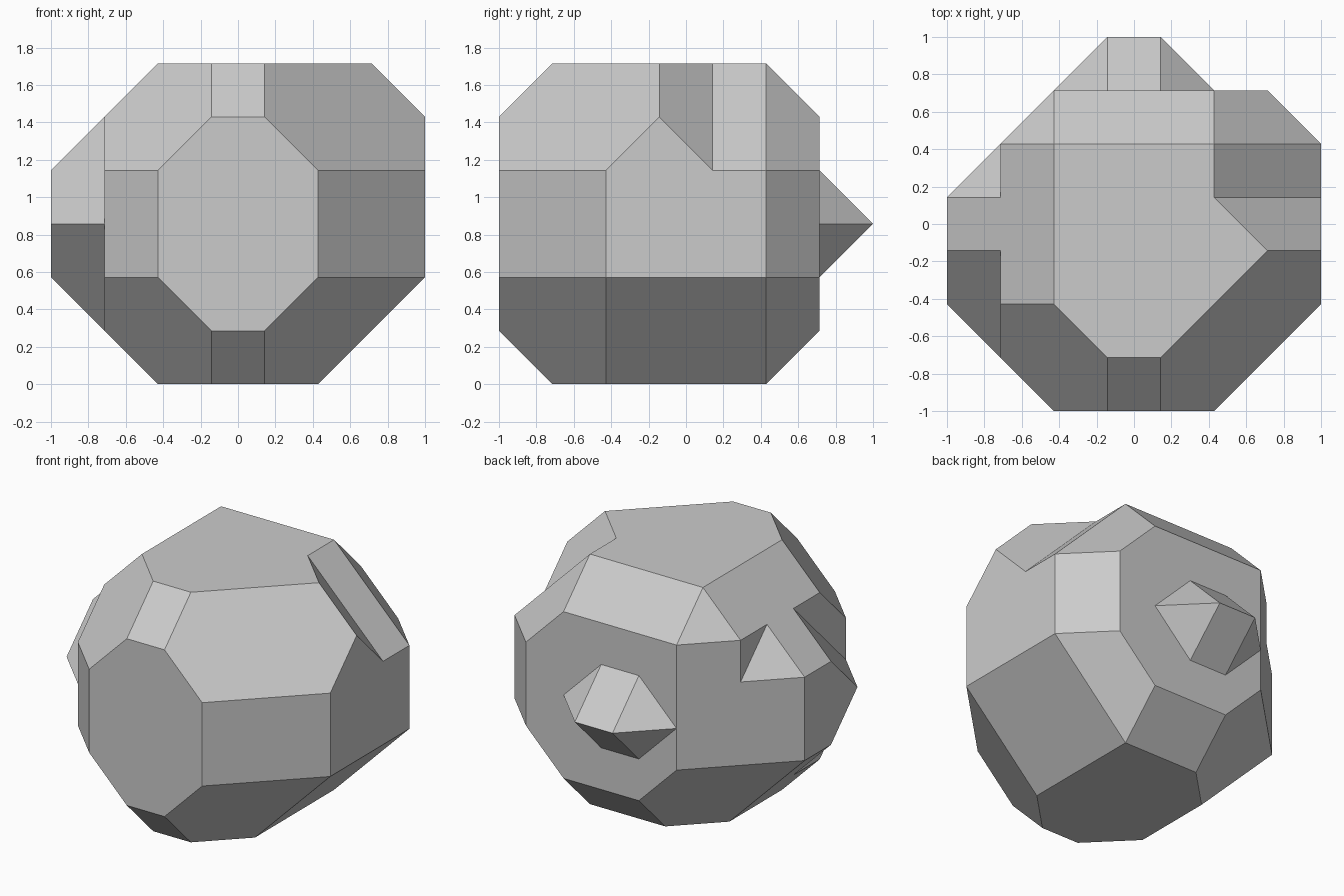
import bpy
import bmesh
from itertools import combinations, product
from mathutils import Matrix, Vector

cube = bpy.data.objects.get("Cube")
if cube:
    bpy.data.objects.remove(cube, do_unlink=True)

UNIT = 1 / 7      # size of one lattice step
LIFT = 6          # lattice height of the crystal centre

stone = bpy.data.materials.new("stone_grey")
stone.use_nodes = True
grey = (0.6, 0.6, 0.6, 1)
stone.diffuse_color = grey
stone.node_tree.nodes["Principled BSDF"].inputs["Base Color"].default_value = grey


def corners(planes):
    """Corner points of the convex solid bounded by the planes {normal: distance}."""
    points = set()
    for trio in combinations(planes, 3):
        m = Matrix(trio)
        if abs(m.determinant()) < 0.5:
            continue
        p = m.inverted() @ Vector([planes[n] for n in trio])
        if all(p.dot(Vector(n)) <= d + 0.001 for n, d in planes.items()):
            points.add(tuple(round(c, 3) + 0.0 for c in p))
    return points


def crystal(name, planes, base=None):
    """Faceted solid; the face pointing along base is left open."""
    bm = bmesh.new()
    for p in corners(planes):
        bm.verts.new(p)
    bmesh.ops.convex_hull(bm, input=bm.verts[:])
    bmesh.ops.dissolve_limit(bm, angle_limit=0.02, verts=bm.verts[:], edges=bm.edges[:])
    bmesh.ops.recalc_face_normals(bm, faces=bm.faces[:])
    if base:
        way = Vector(base).normalized()
        hidden = [f for f in bm.faces if f.normal.dot(way) > 0.99]
        bmesh.ops.delete(bm, geom=hidden, context='FACES')
    for v in bm.verts:
        v.co = (v.co + Vector((0, 0, LIFT))) * UNIT
    mesh = bpy.data.meshes.new(name)
    bm.to_mesh(mesh)
    bm.free()
    mesh.materials.append(stone)
    obj = bpy.data.objects.new(name, mesh)
    bpy.context.collection.objects.link(obj)


# Main body: square, bevel and corner facets
body = {}
for n in product((-1, 0, 1), repeat=3):
    kind = sum(map(abs, n))
    if kind:
        body[n] = {1: 6, 2: 9, 3: 12}[kind]
body.update({(1, 0, 0): 7, (-1, 0, 0): 5, (0, 1, 0): 5, (0, -1, 0): 7})
body.update({(0, -1, s): 11 for s in (-1, 1)})
body.update({(1, 1, 0): 10, (1, -1, 0): 10, (-1, -1, 0): 10, (-1, 1, 0): 8})
body[(-1, 1, -1)] = 10
crystal("main_body", body)

# Ridge on the upper left bevel
ridge = dict(body)
ridge.update({(1, 0, 1): 11, (1, 1, 1): 10, (-1, 0, -1): -9})
crystal("upper_ridge", ridge, base=(-1, 0, -1))

# Broad block on the right side
block = dict(body)
block.update({(-1, a, b): 10 for a in (-1, 1) for b in (-1, 1)})
block.update({(-1, 0, 0): 7, (1, 0, 0): -5})
crystal("side_block", block, base=(1, 0, 0))

# Wedge on the back
wedge = dict(body)
wedge.update({(a, 1, b): 8 for a in (-1, 1) for b in (-1, 1)})
wedge.update({(0, 1, b): 7 for b in (-1, 0, 1)})
wedge[(0, -1, 0)] = -5
crystal("back_wedge", wedge, base=(0, -1, 0))
